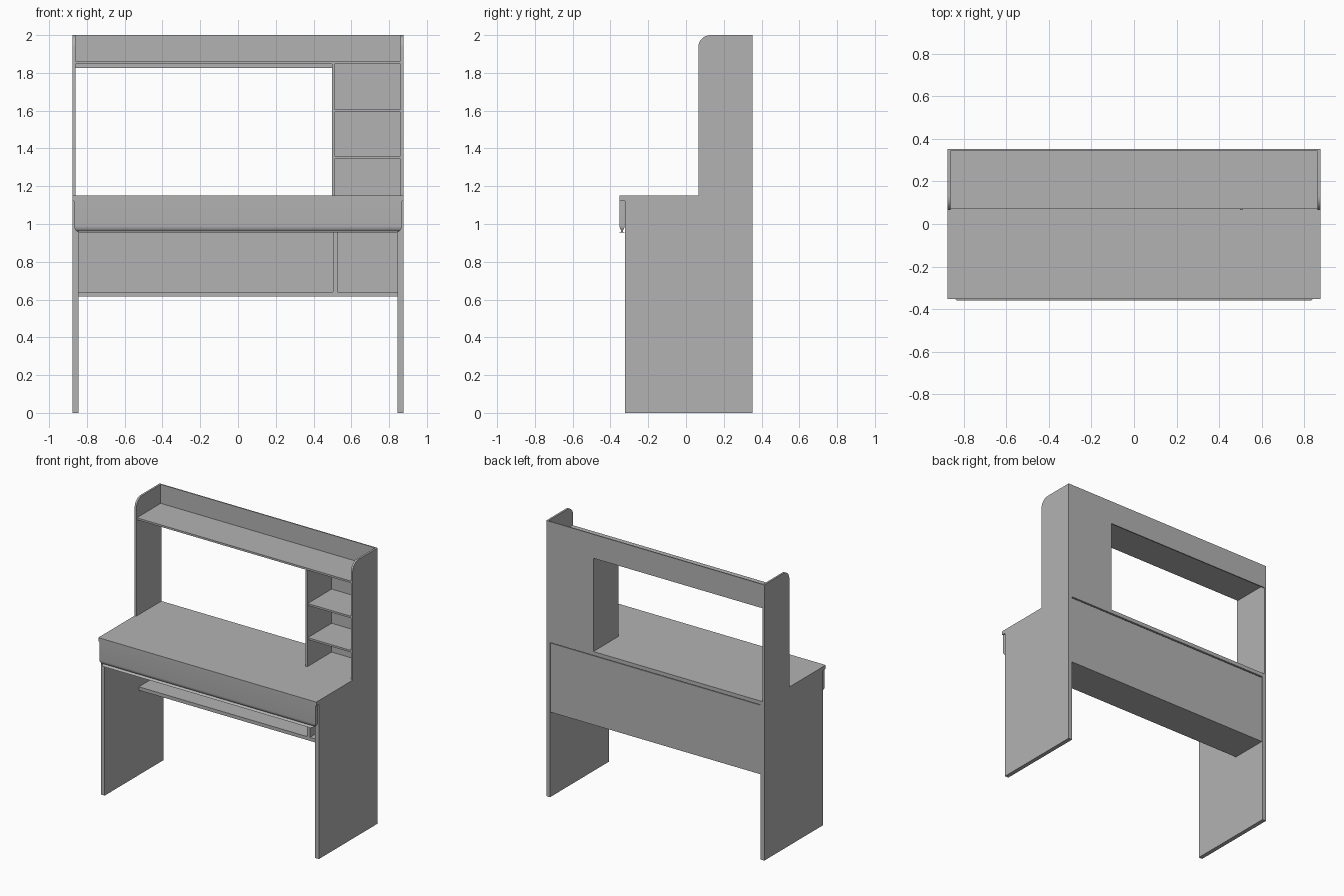
import bpy
import bmesh

cube = bpy.data.objects.get("Cube")
if cube:
    bpy.data.objects.remove(cube, do_unlink=True)

grey = bpy.data.materials.new("grey board")
grey.use_nodes = True
colour = (0.45, 0.45, 0.45, 1)
grey.diffuse_color = colour
grey.node_tree.nodes["Principled BSDF"].inputs["Base Color"].default_value = colour


def board(name, x, y, z, radius=0, rounded=None):
    """Box between the given limits; edges whose ends pass `rounded` get a radius."""
    bm = bmesh.new()
    bmesh.ops.create_cube(bm, size=1)
    edges = [e for e in bm.edges if rounded and all(rounded(v.co) for v in e.verts)]
    for v in bm.verts:
        v.co = [lim[0] if c < 0 else lim[1] for c, lim in zip(v.co, (x, y, z))]
    if edges:
        bmesh.ops.bevel(bm, geom=edges, offset=radius, segments=8,
                        profile=0.5, affect='EDGES')
    bmesh.ops.recalc_face_normals(bm, faces=bm.faces)
    mesh = bpy.data.meshes.new(name)
    bm.to_mesh(mesh)
    bm.free()
    mesh.materials.append(grey)
    obj = bpy.data.objects.new(name, mesh)
    bpy.context.collection.objects.link(obj)
    return obj


# Main limits
W, FRONT, BACK = 0.875, -0.352, 0.352
TOP, UNDER = 1.15, 1.122           # desktop faces
LEG_IN, HUTCH_IN = 0.845, 0.861    # inner faces of the side boards
HUTCH_FRONT, SHELF_FRONT = 0.065, 0.07
PANEL = BACK - 0.008               # front of the thin hutch back

# Matching side boards
for side, s in (("left", 1), ("right", -1)):
    board(side + "_leg", sorted((s * LEG_IN, s * W)), (-0.322, BACK), (0, UNDER))
    board(side + "_hutch_side", sorted((s * HUTCH_IN, s * W)), (HUTCH_FRONT, BACK),
          (TOP, 2), 0.065, lambda c: c.y < 0 and c.z > 0)

# Desk
board("desktop", (-W, W), (FRONT, BACK), (UNDER, TOP))
apron = board("front_apron", (-0.867, 0.867), (FRONT, -0.325), (0.955, UNDER),
              0.035, lambda c: c.z < 0)
board("desk_back", (-LEG_IN, LEG_IN), (0.32, BACK - 0.006), (0.615, UNDER - 0.006))
board("lower_shelf", (-LEG_IN, LEG_IN), (SHELF_FRONT, 0.32), (0.615, 0.64))
board("lower_divider", (0.503, 0.528), (SHELF_FRONT, 0.32), (0.64, UNDER))

# Hutch
board("hutch_back_top", (-HUTCH_IN, HUTCH_IN), (PANEL, BACK), (1.827, 2))
board("hutch_back_column", (0.497, HUTCH_IN), (PANEL, BACK), (TOP, 1.827))
board("top_shelf", (-HUTCH_IN, HUTCH_IN), (SHELF_FRONT, PANEL), (1.848, 1.862))
board("hutch_divider", (0.497, 0.511), (HUTCH_FRONT, PANEL), (TOP, 1.848))
for name, z in (("upper_cubby_shelf", 1.593), ("lower_cubby_shelf", 1.345)):
    board(name, (0.511, HUTCH_IN), (SHELF_FRONT, PANEL), (z, z + 0.014))

# Smooth only the rounded corners
bpy.ops.object.select_all(action='DESELECT')
for name in ("left_hutch_side", "right_hutch_side", "front_apron"):
    bpy.data.objects[name].select_set(True)
bpy.context.view_layer.objects.active = apron
bpy.ops.object.shade_smooth_by_angle()
